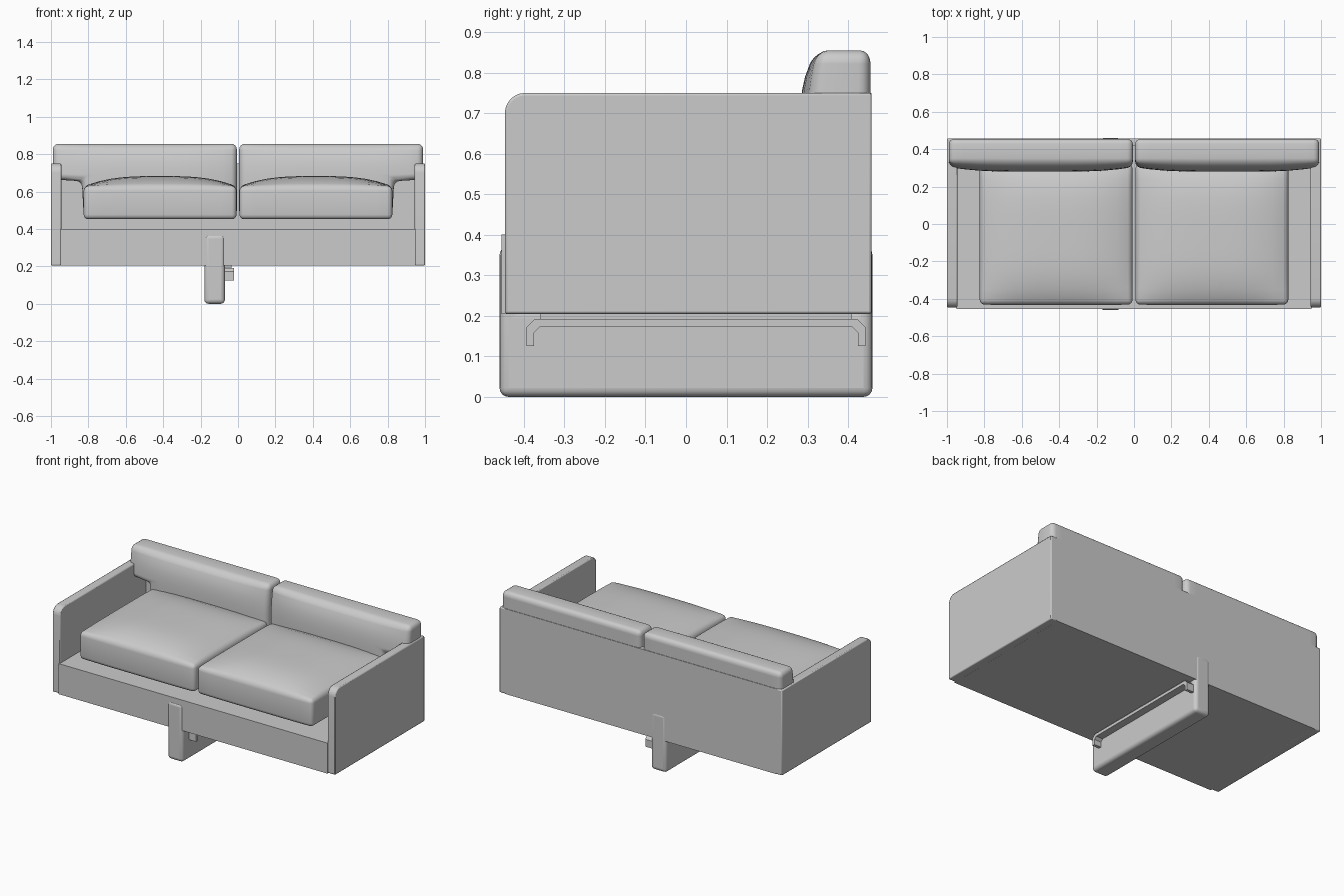
import bpy, bmesh, math
from mathutils import Vector

if "Cube" in bpy.data.objects:
    bpy.data.objects.remove(bpy.data.objects["Cube"])

grey = bpy.data.materials.new("light_grey")
grey.use_nodes = True
grey.diffuse_color = (0.6, 0.6, 0.6, 1)
grey.node_tree.nodes["Principled BSDF"].inputs["Base Color"].default_value = (0.6, 0.6, 0.6, 1)


def finish(name, bm, bevel=0, segments=2):
    """Turn a bmesh into a smooth-shaded object with softened edges."""
    bmesh.ops.recalc_face_normals(bm, faces=bm.faces)
    mesh = bpy.data.meshes.new(name)
    bm.to_mesh(mesh)
    bm.free()
    mesh.materials.append(grey)
    obj = bpy.data.objects.new(name, mesh)
    bpy.context.collection.objects.link(obj)
    if bevel:
        mod = obj.modifiers.new("soft_edges", "BEVEL")
        mod.width, mod.segments = bevel, segments
        mod.limit_method = "ANGLE"
        mod.angle_limit = math.radians(40)
    bpy.ops.object.select_all(action="DESELECT")
    obj.select_set(True)
    bpy.context.view_layer.objects.active = obj
    bpy.ops.object.shade_smooth_by_angle(angle=math.radians(35))
    return obj


def box(lo, hi):
    bm = bmesh.new()
    bmesh.ops.create_cube(bm, size=1)
    for v in bm.verts:
        v.co = Vector([l + (c + 0.5) * (h - l) for l, h, c in zip(lo, hi, v.co)])
    return bm


def prism(points, axis, start, end):
    """Extrude a closed 2D outline along x or y."""
    bm = bmesh.new()
    place = (lambda a, b: (start, a, b)) if axis == "x" else (lambda a, b: (a, start, b))
    face = bm.faces.new([bm.verts.new(place(a, b)) for a, b in points])
    moved = bmesh.ops.extrude_face_region(bm, geom=[face])["geom"]
    step = Vector((end - start, 0, 0)) if axis == "x" else Vector((0, end - start, 0))
    bmesh.ops.translate(bm, vec=step, verts=[g for g in moved if isinstance(g, bmesh.types.BMVert)])
    return bm


def soften(bm, radius, cuts):
    """Round the corners, then divide the broad faces so they can be puffed."""
    sharp = [e for e in bm.edges if e.calc_face_angle(0) > 0.5]
    bmesh.ops.bevel(bm, geom=sharp, offset=radius, segments=4, profile=0.5, affect="EDGES")
    long_edges = [e for e in bm.edges if e.calc_length() > 0.3]
    bmesh.ops.subdivide_edges(bm, edges=long_edges, cuts=cuts, use_grid_fill=True)


def puff(t, power):
    return max(0, 1 - abs(t) ** power)


# Frame: deck, back panel and two side panels
finish("seat_deck", box((-0.95, -0.455, 0.205), (0.95, 0.44, 0.4)))
finish("back_panel", box((-0.96, 0.42, 0.205), (0.96, 0.458, 0.75)))

for side, label in ((1, "left"), (-1, "right")):
    panel = box((0.945, -0.447, 0.205), (1, 0.458, 0.75))
    corner = [e for e in panel.edges if all(v.co.y < 0 and v.co.z > 0.7 for v in e.verts)]
    bmesh.ops.bevel(panel, geom=corner, offset=0.05, segments=6, profile=0.5, affect="EDGES")
    for v in panel.verts:
        v.co.x *= side
    finish(label + "_side_panel", panel, 0.006)

    # Seat cushion with a crowned top
    seat = box((0.008, -0.43, 0.452), (0.825, 0.32, 0.628))
    soften(seat, 0.025, 12)
    for v in seat.verts:
        u, w = (v.co.x - 0.4165) / 0.4085, (v.co.y + 0.055) / 0.375
        lift = puff(u, 3) * puff(w, 4)
        if v.co.z > 0.6:
            v.co.z += 0.055 * lift
        v.co.y -= 0.004 * puff(u, 4) if v.co.y < -0.4 else 0
        v.co.x *= side
    finish(label + "_seat_cushion", seat)

    # Back cushion, notched where it overhangs the side gap
    outline = [(0.006, 0.47), (0.825, 0.47), (0.835, 0.655), (0.99, 0.665),
               (0.99, 0.855), (0.006, 0.855)]
    back = prism(outline, "y", 0.305, 0.455)
    sharp = [e for e in back.edges if e.calc_face_angle(0) > 0.5]
    bmesh.ops.bevel(back, geom=sharp, offset=0.03, segments=4, profile=0.5, affect="EDGES")
    # slice into columns and rows for the front bulge
    for i in range(1, 12):
        for co, no in (((i / 12, 0, 0), (1, 0, 0)), ((0, 0, 0.47 + i * 0.032), (0, 0, 1))):
            bmesh.ops.bisect_plane(back, geom=back.verts[:] + back.edges[:] + back.faces[:],
                                   plane_co=co, plane_no=no)
    for v in back.verts:
        u, w = (v.co.x - 0.498) / 0.492, (v.co.z - 0.66) / 0.195
        front = max(0, (0.455 - v.co.y) / 0.15)
        v.co.y -= 0.025 * front * puff(u, 4) * puff(w, 4)
        v.co.y += 0.02 * front * max(0, w) ** 2
        v.co.x *= side
    finish(label + "_back_cushion", back)

# Single off-centre runner leg with upturned ends
runner = [(-0.46, 0), (0.46, 0), (0.46, 0.372), (0.41, 0.372),
          (0.41, 0.215), (-0.41, 0.215), (-0.41, 0.372), (-0.46, 0.372)]
finish("runner_leg", prism(runner, "x", -0.18, -0.07), 0.022, 4)

# Flat strap beside the leg, bent down at both ends
strap = [(-0.393, 0.125), (-0.375, 0.125), (-0.375, 0.158), (-0.36, 0.173),
         (0.41, 0.173), (0.425, 0.158), (0.425, 0.125), (0.443, 0.125),
         (0.443, 0.172), (0.423, 0.192), (-0.373, 0.192), (-0.393, 0.172)]
finish("leg_strap", prism(strap, "x", -0.075, -0.022))

# Mounting plate between strap and underside
finish("strap_mount", box((-0.075, -0.36, 0.188), (-0.035, 0.41, 0.208)))
